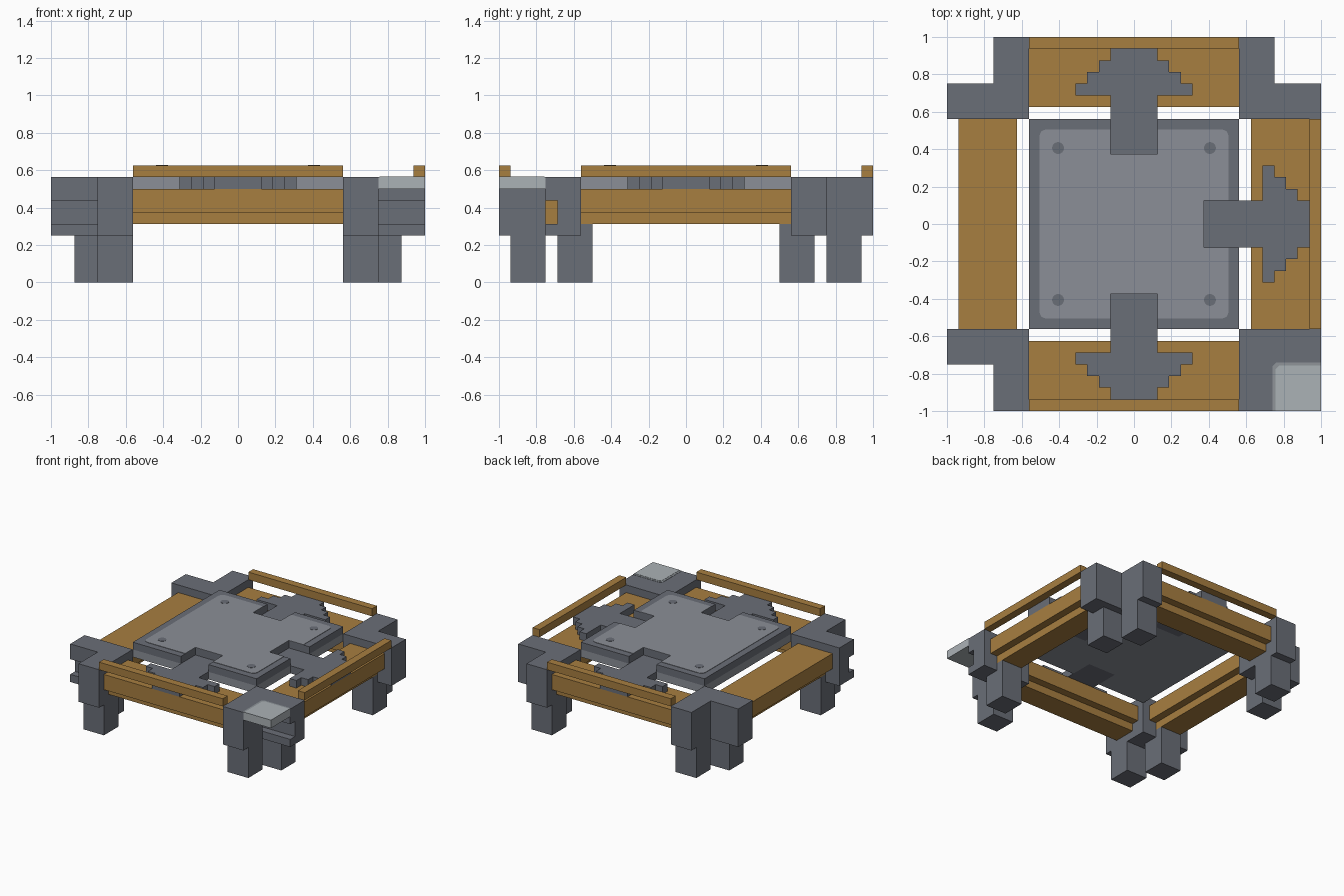
import bpy, bmesh, math

cube = bpy.data.objects.get("Cube")
if cube:
    bpy.data.objects.remove(cube, do_unlink=True)


def material(name, r, g, b):
    lin = [((c / 255 + 0.055) / 1.055) ** 2.4 for c in (r, g, b)] + [1.0]
    m = bpy.data.materials.new(name)
    m.use_nodes = True
    m.diffuse_color = lin
    m.node_tree.nodes["Principled BSDF"].inputs["Base Color"].default_value = lin
    return m


WOOD = material("wood", 167, 126, 64)
DARK = material("dark_stone", 106, 110, 119)
LIGHT = material("light_stone", 139, 143, 151)
PALE = material("pale_plate", 171, 178, 182)
EDGE = material("plate_edge", 142, 148, 153)


def make(name, bm, mat):
    bmesh.ops.recalc_face_normals(bm, faces=bm.faces)
    me = bpy.data.meshes.new(name)
    bm.to_mesh(me)
    bm.free()
    me.materials.append(mat)
    ob = bpy.data.objects.new(name, me)
    bpy.context.collection.objects.link(ob)
    return ob


def box(name, x, y, z, mat):
    """Box from three (low, high) ranges."""
    bm = bmesh.new()
    bmesh.ops.create_cube(bm, size=1)
    for v in bm.verts:
        v.co = [r[0] + (r[1] - r[0]) * (c + 0.5) for r, c in zip((x, y, z), v.co)]
    return make(name, bm, mat)


def prism(name, pts, z0, z1, mat, turn=0.0):
    """Extruded outline, turned about the z axis."""
    bm = bmesh.new()
    c, s = round(math.cos(turn)), round(math.sin(turn))
    face = bm.faces.new([bm.verts.new((x * c - y * s, x * s + y * c, z0)) for x, y in pts])
    up = bmesh.ops.extrude_face_region(bm, geom=[face])["geom"]
    bmesh.ops.translate(bm, vec=(0, 0, z1 - z0),
                        verts=[e for e in up if isinstance(e, bmesh.types.BMVert)])
    return make(name, bm, mat)


def span(sign, a, b):
    return tuple(sorted((sign * a, sign * b)))


U = 1 / 16
BOT, TOP = 4 * U, 9 * U

# Corner blocks with two legs each; the front ones have a groove
for sx, side in ((1, "left"), (-1, "right")):
    for sy, end in ((-1, "front"), (1, "back")):
        tag = f"{end}_{side}"
        box(f"corner_end_arm_{tag}", span(sx, 9 * U, 12 * U), span(sy, 12 * U, 1), (BOT, TOP), DARK)
        xs = span(sx, 9 * U, 1)
        if sy < 0:
            box(f"corner_side_arm_{tag}", xs, span(sy, 9 * U, 11 * U), (BOT, TOP), DARK)
            box(f"groove_lower_lip_{tag}", xs, span(sy, 11 * U, 12 * U), (BOT, 5 * U), DARK)
            box(f"groove_upper_lip_{tag}", xs, span(sy, 11 * U, 12 * U), (7 * U, TOP), DARK)
        else:
            box(f"corner_side_arm_{tag}", xs, span(sy, 9 * U, 12 * U), (BOT, TOP), DARK)
        box(f"outer_leg_{tag}", span(sx, 9 * U, 12 * U), span(sy, 12 * U, 15 * U), (0, BOT), DARK)
        box(f"inner_leg_{tag}", span(sx, 11 * U, 14 * U), span(sy, 8 * U, 11 * U), (0, 5 * U), DARK)

# Stepped arrow with a tongue, pointing along -y
half = [(2, 6), (2, 11), (5, 11), (5, 12), (4, 12), (4, 13), (3, 13), (3, 14), (2, 14), (2, 15)]
arrow = [(x * U, -y * U) for x, y in half] + [(-x * U, -y * U) for x, y in reversed(half)]


def rect(x0, x1, y0, y1):
    return [(x0, y0), (x1, y0), (x1, y1), (x0, y1)]


# Beams, rails and arrows on each side; one side has the beam only
for name, turn in (("front", 0), ("left", 90), ("back", 180), ("right", 270)):
    t = math.radians(turn)
    prism(f"beam_{name}", rect(-9 * U, 9 * U, -15 * U, -10 * U), 6 * U, 8 * U, WOOD, t)
    prism(f"beam_foot_{name}", rect(-9 * U, 9 * U, -14 * U, -11 * U), 5 * U, 6 * U, WOOD, t)
    if name != "right":
        prism(f"rail_{name}", rect(-9 * U, 9 * U, -1, -15 * U), 9 * U, 10 * U, WOOD, t)
        prism(f"arrow_{name}", arrow, 8 * U, 9 * U, DARK, t)


def slab_outline(h, r):
    """Square outline with chamfered corners and a notch on three sides."""
    pts = []
    for turn in range(4):
        side = [(-h + r, -h)]
        if r:
            side.insert(0, (-h + 0.3 * r, -h + 0.3 * r))
        if turn != 3:
            side += [(-2 * U, -h), (-2 * U, -6 * U), (2 * U, -6 * U), (2 * U, -h)]
        if r:
            side.append((h - r, -h))
        c, s = ((1, 0), (0, 1), (-1, 0), (0, -1))[turn]
        pts += [(x * c - y * s, x * s + y * c) for x, y in side]
    return pts


# Centre slab: light base, dark rim, light inlay, four studs
prism("slab_base", slab_outline(9 * U, 0), 8 * U, 9 * U, LIGHT)
prism("slab_rim", slab_outline(9 * U, 0), 9 * U, 0.622, DARK)
prism("slab_inlay", slab_outline(8.1 * U, 0.035), 0.622, 0.625, LIGHT)
ring = [(0.032 * math.cos(i * math.pi / 8), 0.032 * math.sin(i * math.pi / 8)) for i in range(16)]
for i, (sx, sy) in enumerate(((1, 1), (1, -1), (-1, 1), (-1, -1))):
    prism(f"slab_stud_{i + 1}", [(x + sx * 0.406, y + sy * 0.406) for x, y in ring],
          0.625, 0.627, DARK)

# Pale plate filling one front corner
box("corner_plate", (0.75, 1), (-1, -0.75), (8 * U, TOP), PALE)
prism("corner_plate_edge", [(0.74, -1), (1, -1), (1, -0.74), (0.76, -0.74), (0.74, -0.76)],
      TOP, TOP + 0.002, EDGE)
prism("corner_plate_face", [(0.757, -1), (1, -1), (1, -0.757), (0.775, -0.757), (0.757, -0.775)],
      TOP + 0.002, TOP + 0.004, PALE)
